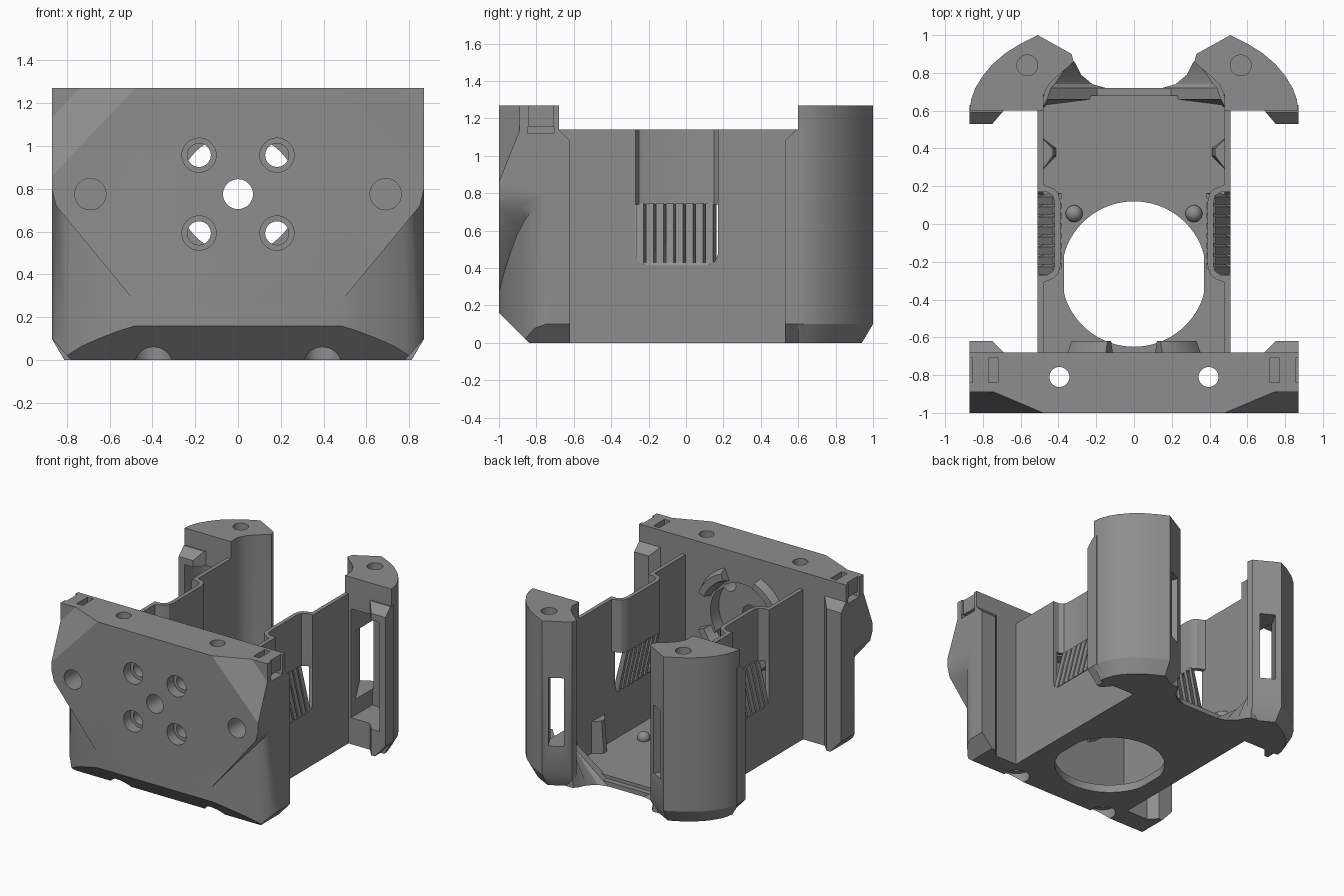
import bpy, bmesh, math
from mathutils import Vector

if "Cube" in bpy.data.objects:
    bpy.data.objects.remove(bpy.data.objects["Cube"])

grey = bpy.data.materials.new("mid grey")
grey.diffuse_color = (0.27, 0.27, 0.27, 1)
grey.use_nodes = True
grey.node_tree.nodes["Principled BSDF"].inputs["Base Color"].default_value = grey.diffuse_color


# ---- helpers ----
def loft(name, ring0, ring1):
    """Closed solid between two matching rings of 3D points."""
    bm = bmesh.new()
    a = [bm.verts.new(p) for p in ring0]
    b = [bm.verts.new(p) for p in ring1]
    n = len(a)
    bm.faces.new(a)
    bm.faces.new(b)
    for i in range(n):
        bm.faces.new((a[i], a[(i + 1) % n], b[(i + 1) % n], b[i]))
    bmesh.ops.recalc_face_normals(bm, faces=bm.faces)
    me = bpy.data.meshes.new(name)
    bm.to_mesh(me)
    bm.free()
    me.materials.append(grey)
    ob = bpy.data.objects.new(name, me)
    bpy.context.collection.objects.link(ob)
    return ob


def prism(name, pts, axis, lo, hi):
    put = {'x': lambda p, t: (t, p[0], p[1]),
           'y': lambda p, t: (p[0], t, p[1]),
           'z': lambda p, t: (p[0], p[1], t)}[axis]
    return loft(name, [put(p, lo) for p in pts], [put(p, hi) for p in pts])


def circ(cx, cy, r, n=40):
    return [(cx + r * math.cos(2 * math.pi * i / n), cy + r * math.sin(2 * math.pi * i / n))
            for i in range(n)]


def rect(x0, x1, y0, y1):
    return [(x0, y0), (x1, y0), (x1, y1), (x0, y1)]


def flip(pts, s):
    return [(s * p[0], p[1]) for p in pts]


def slice_off(ob, co, no):
    """Remove everything on the normal side of a plane and cap it."""
    bm = bmesh.new()
    bm.from_mesh(ob.data)
    res = bmesh.ops.bisect_plane(bm, geom=bm.verts[:] + bm.edges[:] + bm.faces[:],
                                 plane_co=co, plane_no=Vector(no).normalized(), clear_outer=True)
    edges = [e for e in res['geom_cut'] if isinstance(e, bmesh.types.BMEdge)]
    bmesh.ops.holes_fill(bm, edges=[e for e in edges if e.is_boundary], sides=0)
    bmesh.ops.recalc_face_normals(bm, faces=bm.faces)
    bm.to_mesh(ob.data)
    bm.free()


def combine(ob, others, op):
    for o in others:
        m = ob.modifiers.new("b", 'BOOLEAN')
        m.operation, m.solver, m.object = op, 'EXACT', o
        dg = bpy.context.evaluated_depsgraph_get()
        me = bpy.data.meshes.new_from_object(ob.evaluated_get(dg))
        ob.modifiers.clear()
        ob.data = me
        bpy.data.objects.remove(o)


def edge_tab(s, y_root, y_face, y_tip, top):
    """Full-height lip along the outer side of a block."""
    d = 1 if y_tip > y_face else -1
    t = prism("tab", flip([(.87, y_root), (.87, y_tip), (.75, y_tip), (.69, y_face), (.69, y_root)], s),
              'z', 0, top)
    slice_off(t, (0, y_tip, top - .06), (0, d, 1))
    slice_off(t, (s * .87, 0, .1), (s * .1, 0, -.09))
    return t


# ---- front block ----
half = [(.48, -1), (.56, -.975), (.65, -.94), (.73, -.905), (.80, -.86), (.85, -.81), (.87, -.75), (.87, -.68)]
front = prism("front_block", half + flip(half, -1)[::-1], 'z', 0, 1.0)
brow = [(.48, .27), (.85, .72), (.87, .80), (.87, 1.27)]
brow = brow + flip(brow, -1)[::-1]
upper = prism("brow", brow, 'y', -1, -.7)
for s in (-1, 1):
    a, b, c = Vector((s * .48, -1, 1.27)), Vector((s * .87, -1, .86)), Vector((s * .74, -.89, 1.27))
    no = (b - a).cross(c - a)
    slice_off(upper, a, no if no.y < 0 else -no)
core = prism("core", brow, 'y', -.89, -.68)
combine(front, [upper, core], 'UNION')
slice_off(front, (0, -1, .16), (0, -1, -1))
for s in (-1, 1):
    slice_off(front, (s * .87, 0, .1), (s * .1, 0, -.09))
combine(front, [edge_tab(s, -.72, -.68, -.62, 1.14) for s in (-1, 1)], 'UNION')

cuts = [prism("c", circ(0, .775, .07), 'y', -1.1, -.5),
        prism("c", circ(0, .775, .27, 64), 'y', -.78, -.5)]
for s in (-1, 1):
    for z in (.593, .957):                       # countersunk screw holes
        cuts.append(prism("c", circ(s * .182, z, .055), 'y', -1.1, -.5))
        cuts.append(prism("c", circ(s * .182, z, .08), 'y', -1.1, -.92))
    cuts.append(prism("c", circ(s * .69, .775, .073), 'y', -1.1, -.80))
    cuts.append(prism("c", circ(s * .395, -.81, .053), 'z', -.1, 1.4))
    cuts.append(prism("c", circ(s * .395, -.81, .09), 'z', -.1, .075))
    # strap slots
    cuts.append(prism("c", flip(rect(.72, .77, 1.13, 1.4), s), 'y', -.84, -.71))
    cuts.append(prism("c", flip(rect(.71, .95, 1.12, 1.155), s), 'y', -.845, -.705))
    cuts.append(prism("c", flip(rect(.855, .95, 1.14, 1.4), s), 'y', -.84, -.71))
combine(front, cuts, 'DIFFERENCE')

# raised ring segments on the inside of the front block
for k in range(4):
    mid = math.pi / 4 + k * math.pi / 2
    ang = [mid + math.radians(d) for d in range(-22, 23, 4)]

    def arc(r0, r1):
        return ([(r0 * math.cos(a), .775 + r0 * math.sin(a)) for a in ang] +
                [(r1 * math.cos(a), .775 + r1 * math.sin(a)) for a in ang[::-1]])
    loft("ring_segment", [(x, -.70, z) for x, z in arc(.28, .39)],
         [(x, -.62, z) for x, z in arc(.31, .36)])

# ---- floor with large round opening ----
floor = prism("floor", rect(-.51, .51, -.70, .68), 'z', 0, .06)
lip = prism("lip", rect(-.48, .48, .6, .72), 'z', 0, .035)
hole = prism("c", [(max(-.37, min(.37, x)), y) for x, y in circ(0, -.265, .385, 72)], 'z', -.1, .2)
combine(floor, [lip], 'UNION')
combine(floor, [hole], 'DIFFERENCE')

# ---- side walls, bumps, slats, pillars ----
wall_yz = [(-.70, 0), (.66, 0), (.66, 1.14), (.17, 1.14), (.17, .47), (.155, .435), (.12, .42),
           (-.22, .42), (-.255, .435), (-.27, .47), (-.27, 1.14), (-.70, 1.14)]
bump_xy = [(.51, -.27), (.46, -.27), (.43, -.25), (.42, -.22), (.42, .11), (.43, .15), (.46, .17), (.51, .17),
           (.505, .19), (.48, .21), (.46, .20), (.42, .185), (.40, .16), (.39, .12),
           (.39, -.22), (.40, -.26), (.43, -.29), (.48, -.31), (.505, -.29)]
outer = [(.51, 1), (.60, .955), (.68, .905), (.75, .845), (.80, .785), (.84, .72), (.862, .66), (.87, .60)]
inner = [(.48, .60), (.48, .68), (.45, .74), (.40, .79), (.35, .83), (.32, .86), (.33, .90)]
cavity = [(.53, .5), (.82, .5), (.82, .62), (.78, .72), (.72, .79), (.64, .84), (.53, .86)]
flare0 = [(.15, .72), (.22, .74), (.28, .79), (.31, .85), (.335, .88), (.47, .88), (.47, .62), (.15, .66)]
flare1 = [(.44, .72), (.42, .74), (.38, .80), (.345, .84), (.345, .87), (.47, .88), (.48, .62), (.46, .66)]

for s in (-1, 1):
    side = "right" if s > 0 else "left"
    prism(side + "_wall", wall_yz, 'x', s * .48, s * .51)
    prism(side + "_wall_bump", flip(bump_xy, s), 'z', .74, 1.14)
    # leaning vent slats below the bump
    for i in range(8):
        y = -.255 + i * .053

        def quad(x0, x1, z):
            return [(s * x0, y + .02, z), (s * x1, y - .012, z), (s * x1, y + .028, z), (s * x0, y + .048, z)]
        loft(side + "_slat", quad(.455, .51, .425), quad(.385, .43, .745))
    # inner rib and locating pin
    loft(side + "_rib", [(s * x, y, .03) for x, y in ((.49, .28), (.41, .36), (.41, .40), (.49, .46))],
         [(s * x, y, .30) for x, y in ((.49, .28), (.43, .36), (.43, .40), (.49, .46))])
    bpy.ops.mesh.primitive_uv_sphere_add(segments=24, ring_count=12, radius=.045, location=(s * .317, .055, .075))
    pin = bpy.context.object
    pin.name = side + "_pin"
    pin.data.materials.append(grey)
    # curved web between floor and pillar
    loft(side + "_flare", [(s * x, y, 0) for x, y in flare0], [(s * x, y, .22) for x, y in flare1])

    # rear pillar with chamfered foot
    ring = flip(outer + inner, s)
    foot = [(s * .48 + (x - s * .48) * .85, .6 + (y - .6) * .85) for x, y in ring]
    pillar = prism(side + "_pillar", ring, 'z', .1, 1.27)
    base = loft("foot", [(x, y, 0) for x, y in foot], [(x, y, .1) for x, y in ring])
    combine(pillar, [base, edge_tab(s, .63, .6, .53, 1.14)], 'UNION')
    # slot through the slanted rear facet into the hollow
    t, n = Vector((.874, .486)), Vector((-.486, .874))
    c = Vector((.425, .953))
    slot = [c + t * a + n * b for a, b in ((-.055, .15), (.055, .15), (.055, -.32), (-.055, -.32))]
    combine(pillar, [prism("c", flip(cavity, s), 'z', .2, 1.03),
                     prism("c", flip([tuple(p) for p in slot], s), 'z', .32, .84),
                     prism("c", circ(s * .565, .84, .055), 'z', 1.08, 1.4)], 'DIFFERENCE')

# ---- shading ----
bpy.ops.object.select_all(action='SELECT')
bpy.context.view_layer.objects.active = front
bpy.ops.object.shade_smooth_by_angle(angle=math.radians(28))
